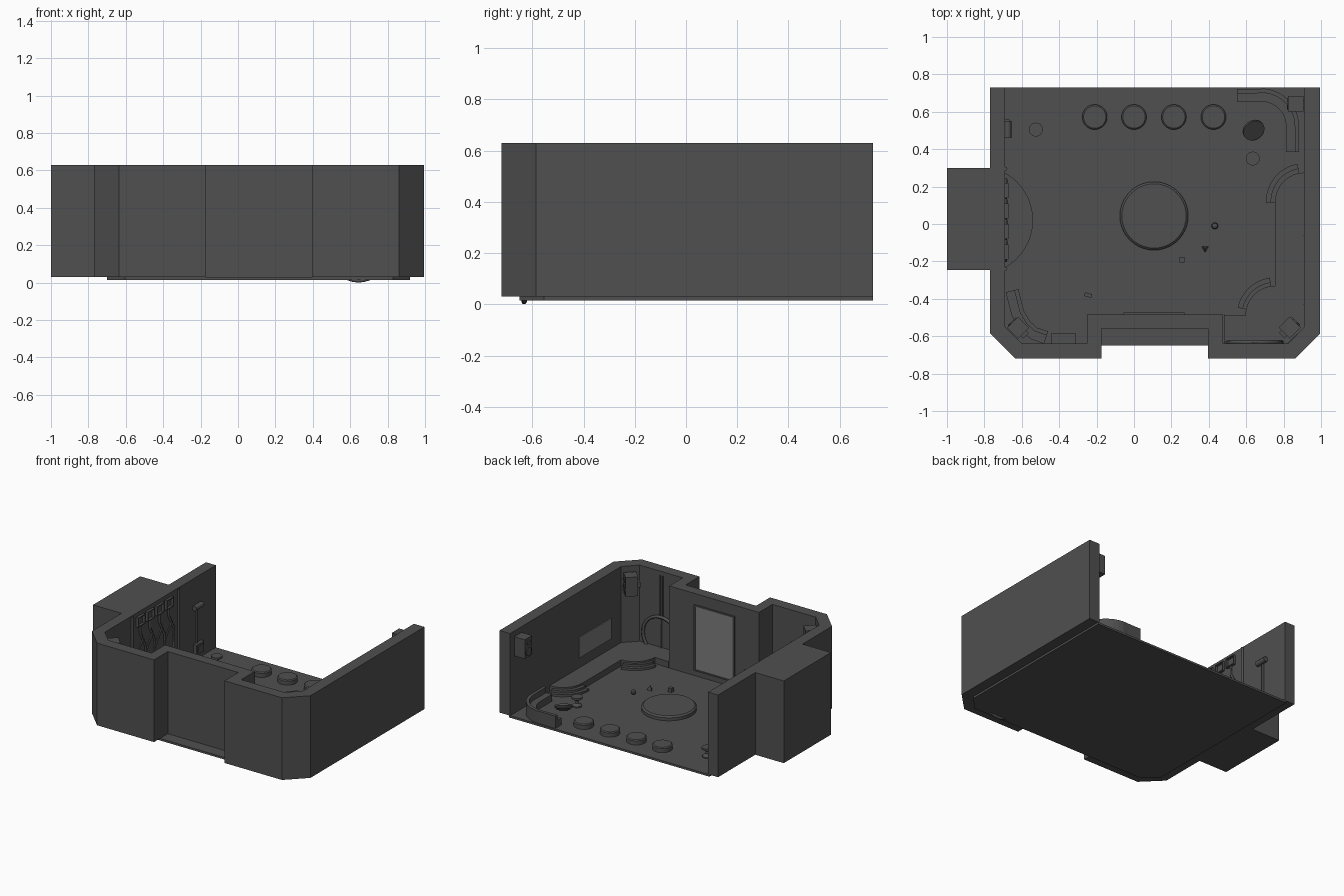
import bpy, bmesh, math
from mathutils import Vector, Matrix

if "Cube" in bpy.data.objects:
    bpy.data.objects.remove(bpy.data.objects["Cube"])

def material(name, v):
    m = bpy.data.materials.new(name)
    m.diffuse_color = (v, v, v, 1)
    m.use_nodes = True
    m.node_tree.nodes["Principled BSDF"].inputs["Base Color"].default_value = m.diffuse_color
    return m

DARK, LIGHT = material("dark_grey", 0.08), material("light_grey", 0.2)

def finish(name, bm, mat=DARK, smooth=False):
    bmesh.ops.recalc_face_normals(bm, faces=bm.faces)
    me = bpy.data.meshes.new(name)
    bm.to_mesh(me)
    bm.free()
    ob = bpy.data.objects.new(name, me)
    bpy.context.collection.objects.link(ob)
    me.materials.append(mat)
    if smooth:
        bpy.context.view_layer.objects.active = ob
        ob.select_set(True)
        bpy.ops.object.shade_smooth_by_angle(angle=math.radians(35))
        ob.select_set(False)
    return ob

def box(name, lo, hi, rot=0, mat=DARK):
    lo, hi = Vector(lo), Vector(hi)
    bm = bmesh.new()
    m = Matrix.Translation((lo + hi) / 2) @ Matrix.Rotation(rot, 4, 'Z') @ Matrix.Diagonal((hi - lo).to_4d())
    bmesh.ops.create_cube(bm, size=1, matrix=m)
    return finish(name, bm, mat)

def prism(name, pts, z0, z1):
    bm = bmesh.new()
    f = bm.faces.new([bm.verts.new((x, y, z0)) for x, y in pts])
    r = bmesh.ops.extrude_face_region(bm, geom=[f])
    bmesh.ops.translate(bm, vec=(0, 0, z1 - z0), verts=[v for v in r['geom'] if isinstance(v, bmesh.types.BMVert)])
    return finish(name, bm)

def lathe(name, loc, profile, n=24, rot=None):
    """Solid of revolution from (radius, height) points."""
    bm = bmesh.new()
    rings = [[bm.verts.new((r * math.cos(2 * math.pi * i / n), r * math.sin(2 * math.pi * i / n), z))
              for i in range(n)] for r, z in profile]
    for a, b in zip(rings, rings[1:]):
        for i in range(n):
            bm.faces.new((a[i], a[(i + 1) % n], b[(i + 1) % n], b[i]))
    bm.faces.new(rings[0])
    bm.faces.new(rings[-1])
    ob = finish(name, bm, smooth=True)
    ob.location = loc
    if rot:
        ob.rotation_euler = rot
    return ob

def sweep(name, path, section):
    """Sweep an (offset to the left, z) section along a flat path."""
    bm = bmesh.new()
    P = [Vector(p) for p in path]
    rings = []
    for i, p in enumerate(P):
        a, b = P[max(i - 1, 0)], P[min(i + 1, len(P) - 1)]
        t = (b - a).normalized()
        n = Vector((-t.y, t.x))
        rings.append([bm.verts.new((p.x + n.x * o, p.y + n.y * o, z)) for o, z in section])
    k = len(section)
    for a, b in zip(rings, rings[1:]):
        for i in range(k):
            bm.faces.new((a[i], a[(i + 1) % k], b[(i + 1) % k], b[i]))
    bm.faces.new(rings[0])
    bm.faces.new(rings[-1])
    return finish(name, bm)

def pipe(name, pts, r, closed=False):
    cu = bpy.data.curves.new(name, 'CURVE')
    cu.dimensions, cu.bevel_depth, cu.bevel_resolution, cu.use_fill_caps = '3D', r, 1, True
    s = cu.splines.new('POLY')
    s.points.add(len(pts) - 1)
    for q, p in zip(s.points, pts):
        q.co = (*p, 1)
    s.use_cyclic_u = closed
    ob = bpy.data.objects.new(name, cu)
    bpy.context.collection.objects.link(ob)
    cu.materials.append(DARK)
    return ob

def arc(cx, cy, r, a0, a1, n=8):
    return [(cx + r * math.cos(math.radians(a0 + (a1 - a0) * i / n)),
             cy + r * math.sin(math.radians(a0 + (a1 - a0) * i / n))) for i in range(n + 1)]

F = 0.03  # floor level

# Shell: outer and inner outlines of the three-sided wall
outer = [(-.77, .73), (-.77, -.585), (-.635, -.72), (-.175, -.72), (-.175, -.56),
         (.395, -.56), (.395, -.72), (.86, -.72), (.995, -.585), (.995, .73)]
inner = [(-.69, .73), (-.69, -.55), (-.60, -.64), (-.25, -.64), (-.25, -.485),
         (.475, -.485), (.475, -.64), (.825, -.64), (.91, -.55), (.91, .73)]
prism("walls", outer + inner[::-1], F, .63)
prism("floor", [(-.70, .73), (-.70, -.555), (-.605, -.65), (.83, -.65), (.92, -.555), (.92, .73)], .015, F)
box("side_annex", (-1, -.245, F), (-.77, .3, .63))

# Raised platform and its two curved corner steps
plat = [(.48, -.64), (.48, -.485)] + arc(.755, -.49, .16, 180, 90) + arc(.91, .12, .155, 180, 90) + \
       [(.91, -.55), (.82, -.64)]
prism("platform", plat, F, .075)
for i, r in enumerate((.18, .205)):
    z = .062 - i * .016
    prism("front_step", arc(.755, -.49, r, 168, 98) + [(.755, -.49)], F, z)
    prism("rear_step", arc(.91, .12, r, 182, 100) + [(.91, .12)], F, z)
# Half-round stage on the left wall
prism("left_stage", arc(-.83, .02, .29, 62, -62, 16), F, .075)

# Floor discs
lathe("round_dais", (.107, .043, F), [(.183, 0), (.183, .022), (.172, .032)], 40)
for x in (-.21, 0, .213, .425):
    lathe("floor_disc", (x, .572, F), [(.067, 0), (.067, .03), (.06, .036)], 28)

# Stools, one tipped over
stool = [(.033, 0), (.033, .008), (.011, .022), (.011, .04), (.037, .056), (.037, .07)]
lathe("stool", (.635, .35, F), stool)
lathe("stool", (-.525, .505, F), stool)
lathe("tilted_seat", (.637, .505, F + .05), [(.045, -.015), (.06, 0), (.06, .012), (.045, .012)], 24, (.5, .4, 0))

# Curved benches: seat with a backrest on the outside
bench = [(-.035, F), (.035, F), (.035, .12), (.012, .12), (.012, .08), (-.035, .08)]
path = [(.55, .687), (.66, .687)] + arc(.68, .522, .168, 84, 6) + [(.848, .5), (.848, .385)]
sweep("rear_bench", path, bench)
sweep("front_bench", [(-.47, -.607), (-.535, -.585), (-.585, -.54), (-.622, -.475), (-.652, -.357)],
      [(-o, z) for o, z in bench])

# Console against the front wall
box("console", (-.44, -.64, F), (-.315, -.6, .17))
box("console_top", (-.445, -.64, .17), (-.31, -.585, .19))

# Loudspeakers high in the corners
for x, y, a in ((.865, .643, 90), (.833, -.553, -45), (-.62, -.555, 45)):
    rot = math.radians(a)
    box("speaker", (x - .042, y - .042, .45), (x + .042, y + .042, .59), rot)
    d = Vector((-math.sin(rot), math.cos(rot), 0))
    for z, r in ((.49, .03), (.555, .018)):
        lathe("speaker_cone", Vector((x, y, z)) + d * .042, [(r, 0), (r, .006), (r * .6, .003)], 16,
              (-math.pi / 2, 0, rot))
    box("speaker_mount", (x - .02 - d.x * .04, y - .02 - d.y * .04, .5),
        (x + .02 - d.x * .04, y + .02 - d.y * .04, .54), rot)

# Door screen on the front wall with a frame and cornice
box("screen", (-.045, -.486, .08), (.26, -.479, .54), mat=LIGHT)
for x in (-.055, .26):
    box("screen_side", (x, -.486, .07), (x + .01, -.474, .55))
for z in (.07, .54):
    box("screen_rail", (-.055, -.486, z), (.27, -.474, z + .01))
box("wall_poster", (.904, -.43, .15), (.911, -.06, .30), mat=LIGHT)

# Wall ring with upright pipes
c = arc(.645, .155, .145, 0, 360, 32)[:-1]
pipe("wall_ring", [(x, -.632, z) for x, z in c], .011, True)
pipe("ring_hub", [(.645, -.638, .04), (.645, -.638, .28)], .006)
for x in (.635, .655):
    pipe("ring_pipe", [(x, -.637, .3), (x, -.637, .6)], .006)

# Left wall: four framed sockets with angled struts
X = -.685
for i, y in enumerate((-.15, -.04, .07, .18)):
    for dy in (-.04, .034):
        box("socket_side", (-.69, y + dy, .53), (-.672, y + dy + .006, .60))
    for z in (.53, .594):
        box("socket_rail", (-.69, y - .04, z), (-.672, y + .04, z + .006))
    pipe("strut", [(X, y, .53), (X, y, .47), (X, y + .06, .36), (X, y + .06, .24), (X, y, .15), (X, y, F)], .008)
    pipe("strut_branch", [(X, y + .03, .415), (X, y - .05, .30)], .006)
for y in (-.24, .295):
    pipe("annex_post", [(-.687, y, F), (-.687, y, .625)], .01)

# Left wall: handle, rod and low panel
pipe("wall_handle", [(-.675, .46, .42), (-.675, .55, .42)], .02)
pipe("wall_rod", [(-.687, .505, .13), (-.687, .505, .42)], .008)
box("low_panel", (-.69, .47, .075), (-.665, .56, .15))
box("low_panel_face", (-.67, .485, .09), (-.66, .545, .135))

# Small loose solids on the floor
lathe("ball", (.432, -.01, F), [(.004, 0), (.014, .006), (.018, .018), (.014, .03), (.004, .036)], 12)
lathe("pyramid", (.38, -.13, F), [(.022, 0), (.002, .035)], 3, (0, 0, math.pi / 6))
box("cube", (.242, -.205, F), (.27, -.177, F + .028))
box("tile", (-.265, -.39, F), (-.225, -.37, F + .02), -.25)
